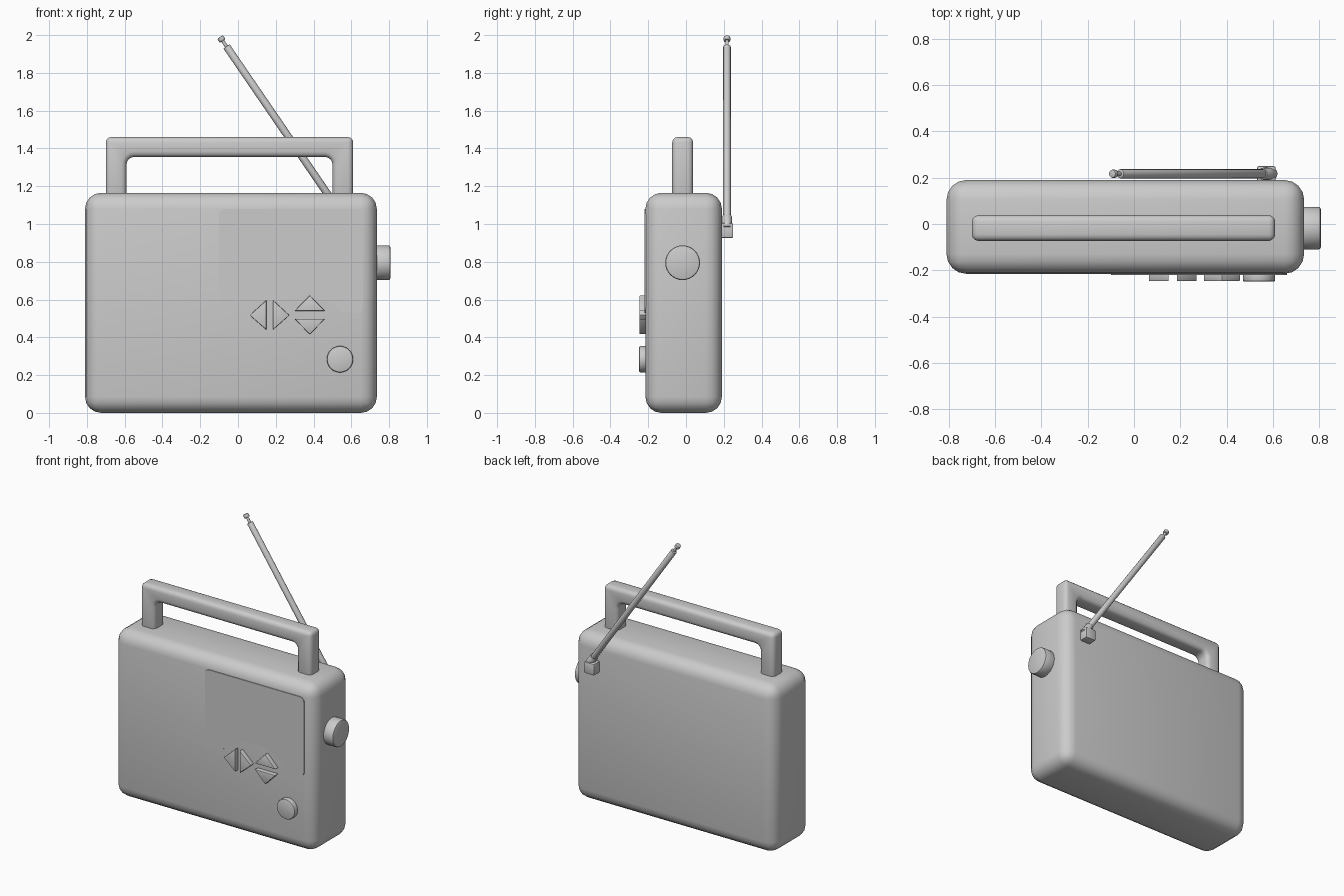
import bpy, bmesh, math
from mathutils import Vector

if "Cube" in bpy.data.objects:
    bpy.data.objects.remove(bpy.data.objects["Cube"], do_unlink=True)

GREY = (0.6, 0.6, 0.6, 1)
mat = bpy.data.materials.new("plain grey")
mat.use_nodes = True
mat.diffuse_color = GREY
mat.node_tree.nodes["Principled BSDF"].inputs["Base Color"].default_value = GREY


def finish(name, bm, bevel=0, segments=3):
    """Turn a bmesh into a bevelled, smooth shaded object."""
    bmesh.ops.recalc_face_normals(bm, faces=bm.faces)
    mesh = bpy.data.meshes.new(name)
    bm.to_mesh(mesh)
    bm.free()
    mesh.materials.append(mat)
    ob = bpy.data.objects.new(name, mesh)
    bpy.context.collection.objects.link(ob)
    bpy.ops.object.select_all(action="DESELECT")
    ob.select_set(True)
    bpy.context.view_layer.objects.active = ob
    if bevel:
        mod = ob.modifiers.new("Bevel", "BEVEL")
        mod.width, mod.segments = bevel, segments
        mod.limit_method, mod.angle_limit = "ANGLE", math.radians(35)
        bpy.ops.object.modifier_apply(modifier=mod.name)
    bpy.ops.object.shade_smooth_by_angle(angle=math.radians(40))
    return ob


def box(name, low, high, bevel, segments=3):
    bm = bmesh.new()
    bmesh.ops.create_cube(bm, size=1)
    low, high = Vector(low), Vector(high)
    for v in bm.verts:
        v.co = (low + high) / 2 + v.co * (high - low)
    return finish(name, bm, bevel, segments)


def plate(name, outline, y0, y1, bevel=0, segments=2):
    """Extrude an x-z outline from y0 to y1."""
    bm = bmesh.new()
    face = bm.faces.new([bm.verts.new((x, y0, z)) for x, z in outline])
    moved = bmesh.ops.extrude_face_region(bm, geom=[face])["geom"]
    bmesh.ops.translate(bm, vec=(0, y1 - y0, 0),
                        verts=[g for g in moved if isinstance(g, bmesh.types.BMVert)])
    return finish(name, bm, bevel, segments)


def rod(name, start, end, r1, r2=None, bevel=0, sides=16):
    start, end = Vector(start), Vector(end)
    axis = end - start
    bm = bmesh.new()
    bmesh.ops.create_cone(bm, cap_ends=True, segments=sides, radius1=r1,
                          radius2=r1 if r2 is None else r2, depth=axis.length)
    bm.transform(axis.to_track_quat("Z", "Y").to_matrix().to_4x4())
    bmesh.ops.translate(bm, vec=(start + end) / 2, verts=bm.verts)
    return finish(name, bm, bevel, 2)


def arc(cx, cz, r, a0, a1, steps):
    angles = [math.radians(a0 + (a1 - a0) * i / steps) for i in range(steps + 1)]
    return [(cx + r * math.cos(a), cz + r * math.sin(a)) for a in angles]


# Rounded case
box("case", (-0.81, -0.215, 0), (0.735, 0.19, 1.165), 0.085, 4)

# Carrying handle with rounded inner corners
inner = arc(-0.55, 1.315, 0.04, 180, 90, 4) + arc(0.46, 1.315, 0.04, 90, 0, 4)
outer = [(0.5, 1.1), (0.61, 1.1), (0.61, 1.46), (-0.7, 1.46), (-0.7, 1.1), (-0.59, 1.1)]
plate("handle", inner + outer, -0.073, 0.038, 0.028, 3)

# Thin dial panel, its lower edge arched over the buttons
outline = (arc(0.63, 1.05, 0.03, 0, 90, 4) + arc(-0.07, 1.05, 0.03, 90, 180, 4)
           + arc(-0.07, 0.56, 0.03, 180, 270, 4)
           + arc(0.28, 0.325, 0.335, 142, 38, 16) + arc(0.63, 0.56, 0.03, 270, 360, 4))
plate("dial_panel", outline, -0.21, -0.22)

# Four arrow buttons
buttons = {
    "left": [(0.062, 0.517), (0.15, 0.597), (0.15, 0.44)],
    "right": [(0.185, 0.597), (0.185, 0.44), (0.272, 0.517)],
    "up": [(0.3, 0.54), (0.46, 0.54), (0.38, 0.622)],
    "down": [(0.3, 0.498), (0.46, 0.498), (0.38, 0.415)],
}
for side, points in buttons.items():
    plate(side + "_button", points, -0.205, -0.247, 0.004)

# Knobs
rod("front_knob", (0.54, -0.2, 0.284), (0.54, -0.249, 0.284), 0.07, bevel=0.008, sides=32)
rod("side_knob", (0.72, -0.018, 0.795), (0.807, -0.018, 0.795), 0.092, bevel=0.01, sides=32)

# Telescopic aerial leaning across the back
box("aerial_mount", (0.532, 0.18, 0.925), (0.612, 0.25, 1.005), 0.008, 2)
foot = Vector((0.583, 0.217, 1.0))
lean = Vector((-0.565, 0, 0.825)).normalized()


def along(d):
    return foot + lean * d


rod("aerial_collar", along(-0.03), along(0.05), 0.026, bevel=0.004)
rod("aerial_rod", along(0.03), along(1.14), 0.02, bevel=0.004)
rod("aerial_tip", along(1.13), along(1.185), 0.009)
rod("aerial_cap", along(1.175), along(1.2), 0.018, bevel=0.005)
